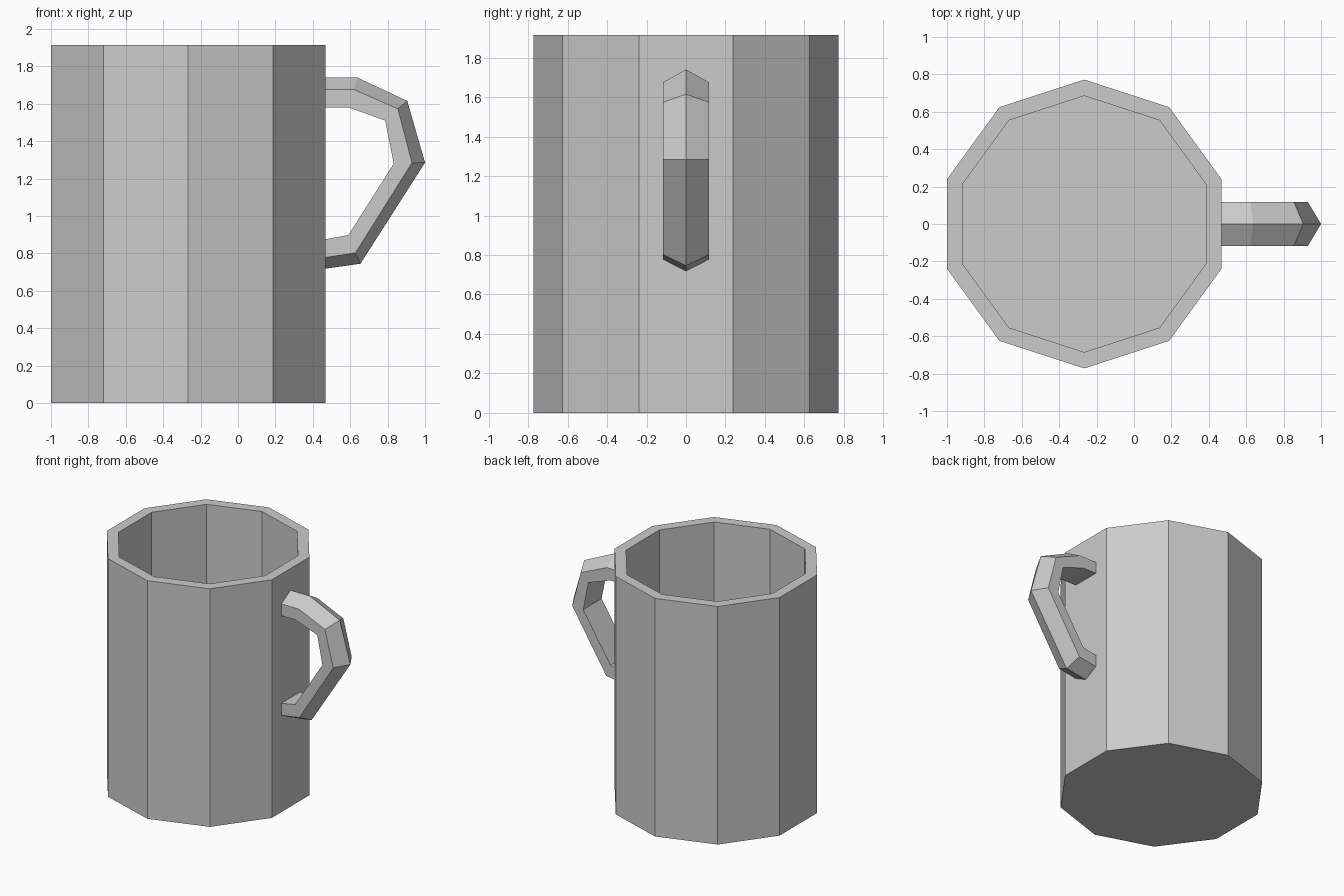
import bpy
import bmesh
from math import pi, sin, cos

default = bpy.data.objects.get("Cube")
if default:
    bpy.data.objects.remove(default, do_unlink=True)

GREY = (0.6, 0.6, 0.6, 1.0)
mat = bpy.data.materials.new("plain grey")
mat.use_nodes = True
mat.diffuse_color = GREY
mat.node_tree.nodes["Principled BSDF"].inputs["Base Color"].default_value = GREY

SIDES = 10
CUP_X = -0.266
HEIGHT = 1.915
FLOOR = 0.09
OUTER, INNER = 0.772, 0.685
HALF_WIDTH = 0.117


def finish(name, bm):
    """Turn a bmesh into a flat shaded object."""
    bmesh.ops.recalc_face_normals(bm, faces=bm.faces)
    mesh = bpy.data.meshes.new(name)
    bm.to_mesh(mesh)
    bm.free()
    mesh.materials.append(mat)
    obj = bpy.data.objects.new(name, mesh)
    bpy.context.collection.objects.link(obj)
    return obj


def loft(name, rings):
    """Bridge successive rings of points and cap both ends."""
    bm = bmesh.new()
    loops = [[bm.verts.new(p) for p in ring] for ring in rings]
    for a, b in zip(loops, loops[1:]):
        n = len(a)
        for i in range(n):
            j = (i + 1) % n
            bm.faces.new((a[i], a[j], b[j], b[i]))
    bm.faces.new(loops[0])
    bm.faces.new(loops[-1])
    return finish(name, bm)


def cup_ring(radius, z):
    angles = [pi / 2 + 2 * pi * i / SIDES for i in range(SIDES)]
    return [(CUP_X + radius * cos(a), radius * sin(a), z) for a in angles]


# Cup: outer wall, rim, inner wall and floor
loft("cup", [cup_ring(OUTER, 0), cup_ring(OUTER, HEIGHT),
             cup_ring(INNER, HEIGHT), cup_ring(INNER, FLOOR)])

# Handle: five-sided section with an outer ridge, (x, z) of ridge, shoulder, inside
stations = [
    ((0.466, 1.74), (0.466, 1.675), (0.466, 1.58)),
    ((0.638, 1.74), (0.622, 1.675), (0.592, 1.58)),
    ((0.905, 1.615), (0.855, 1.573), (0.787, 1.51)),
    ((1.0, 1.285), (0.93, 1.284), (0.833, 1.28)),
    ((0.655, 0.745), (0.628, 0.803), (0.59, 0.898)),
    ((0.466, 0.718), (0.466, 0.778), (0.466, 0.875)),
]


def handle_ring(ridge, shoulder, inside):
    w = HALF_WIDTH
    section = [(ridge, 0), (shoulder, w), (inside, w), (inside, -w), (shoulder, -w)]
    return [(x, y, z) for (x, z), y in section]


loft("handle", [handle_ring(*s) for s in stations])
